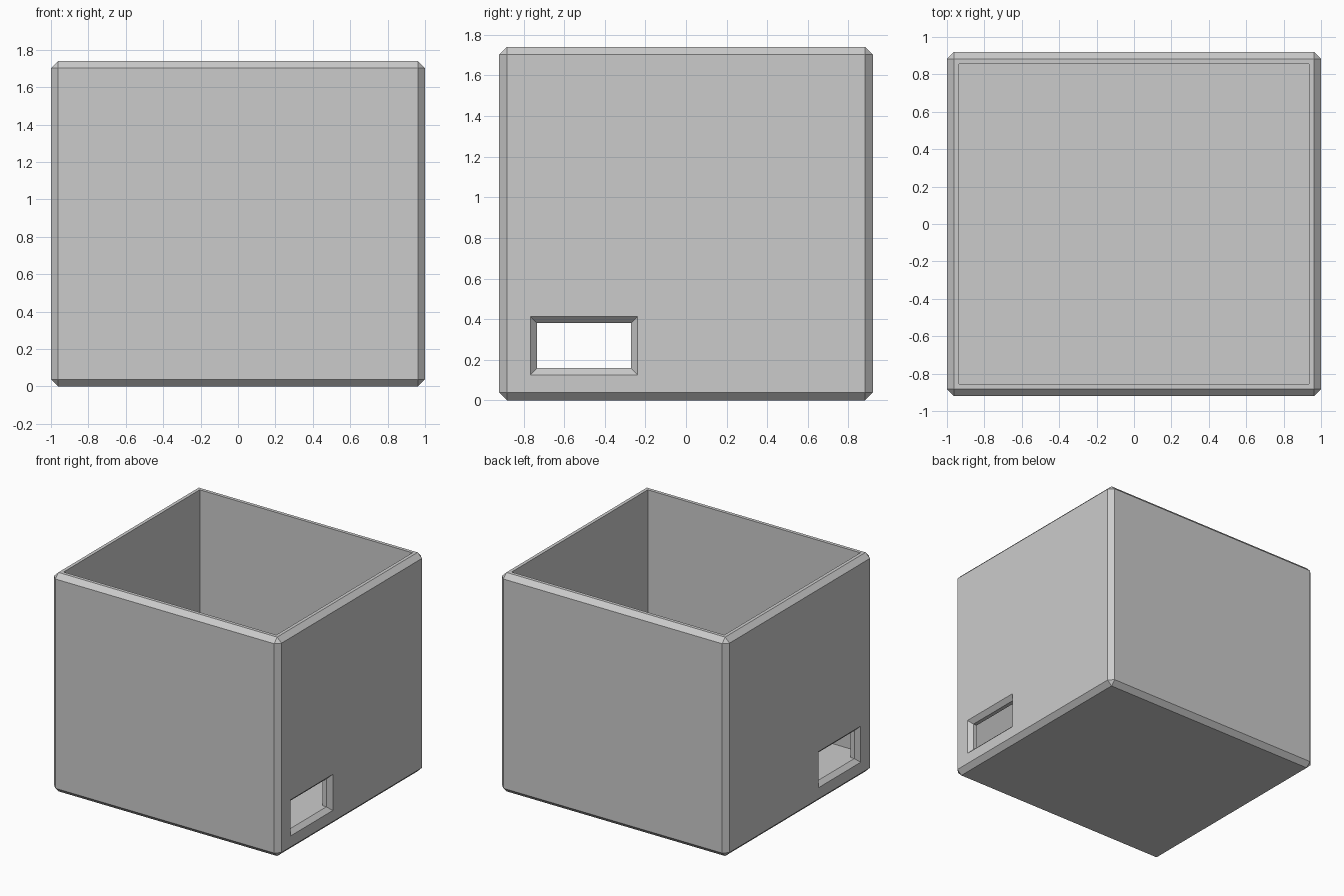
import bpy, bmesh

if "Cube" in bpy.data.objects:
    bpy.data.objects.remove(bpy.data.objects["Cube"])

W, D, H = 2.0, 1.84, 1.74      # outer size
WALL, FLOOR, CHAMFER = 0.065, 0.157, 0.038

grey = bpy.data.materials.new("light grey")
grey.diffuse_color = (0.6, 0.6, 0.6, 1)
grey.use_nodes = True
grey.node_tree.nodes["Principled BSDF"].inputs["Base Color"].default_value = grey.diffuse_color


def make_object(name, bm, cutter=False):
    bmesh.ops.recalc_face_normals(bm, faces=bm.faces)
    mesh = bpy.data.meshes.new(name)
    bm.to_mesh(mesh)
    bm.free()
    mesh.materials.append(grey)
    obj = bpy.data.objects.new(name, mesh)
    bpy.context.collection.objects.link(obj)
    if cutter:
        obj.hide_render = True
        obj.hide_viewport = True
        obj.display_type = 'WIRE'
    return obj


def box(x, y, z0, z1):
    bm = bmesh.new()
    bmesh.ops.create_cube(bm, size=1)
    for v in bm.verts:
        v.co = (v.co.x * 2 * x, v.co.y * 2 * y, z1 if v.co.z > 0 else z0)
    return bm


def handle_cutter(side):
    # straight slot that flares out at 45 degrees on the outer face
    bm = bmesh.new()
    rings = []
    for x, grow in ((0.9, 0), (0.967, 0), (1.02, 0.053)):
        y0, y1 = -0.733 - grow, -0.271 + grow
        z0, z1 = 0.159 - grow, 0.38 + grow
        rings.append([bm.verts.new((side * x, y, z))
                      for y, z in ((y0, z0), (y1, z0), (y1, z1), (y0, z1))])
    for a, b in zip(rings, rings[1:]):
        for i in range(4):
            j = (i + 1) % 4
            bm.faces.new((a[i], a[j], b[j], b[i]))
    bm.faces.new(rings[0])
    bm.faces.new(rings[-1])
    return bm


# chamfered outer block
block = box(W / 2, D / 2, 0, H)
bmesh.ops.bevel(block, geom=block.edges[:], offset=CHAMFER, segments=1,
                profile=0.5, affect='EDGES')
bin_body = make_object("storage_bin", block)

# open cavity and the two side slots
cutters = [
    make_object("cavity_cutter", box(W / 2 - WALL, D / 2 - WALL, FLOOR, H + 0.2), True),
    make_object("right_slot_cutter", handle_cutter(1), True),
    make_object("left_slot_cutter", handle_cutter(-1), True),
]
for cutter in cutters:
    mod = bin_body.modifiers.new(cutter.name, 'BOOLEAN')
    mod.operation = 'DIFFERENCE'
    mod.solver = 'EXACT'
    mod.object = cutter
